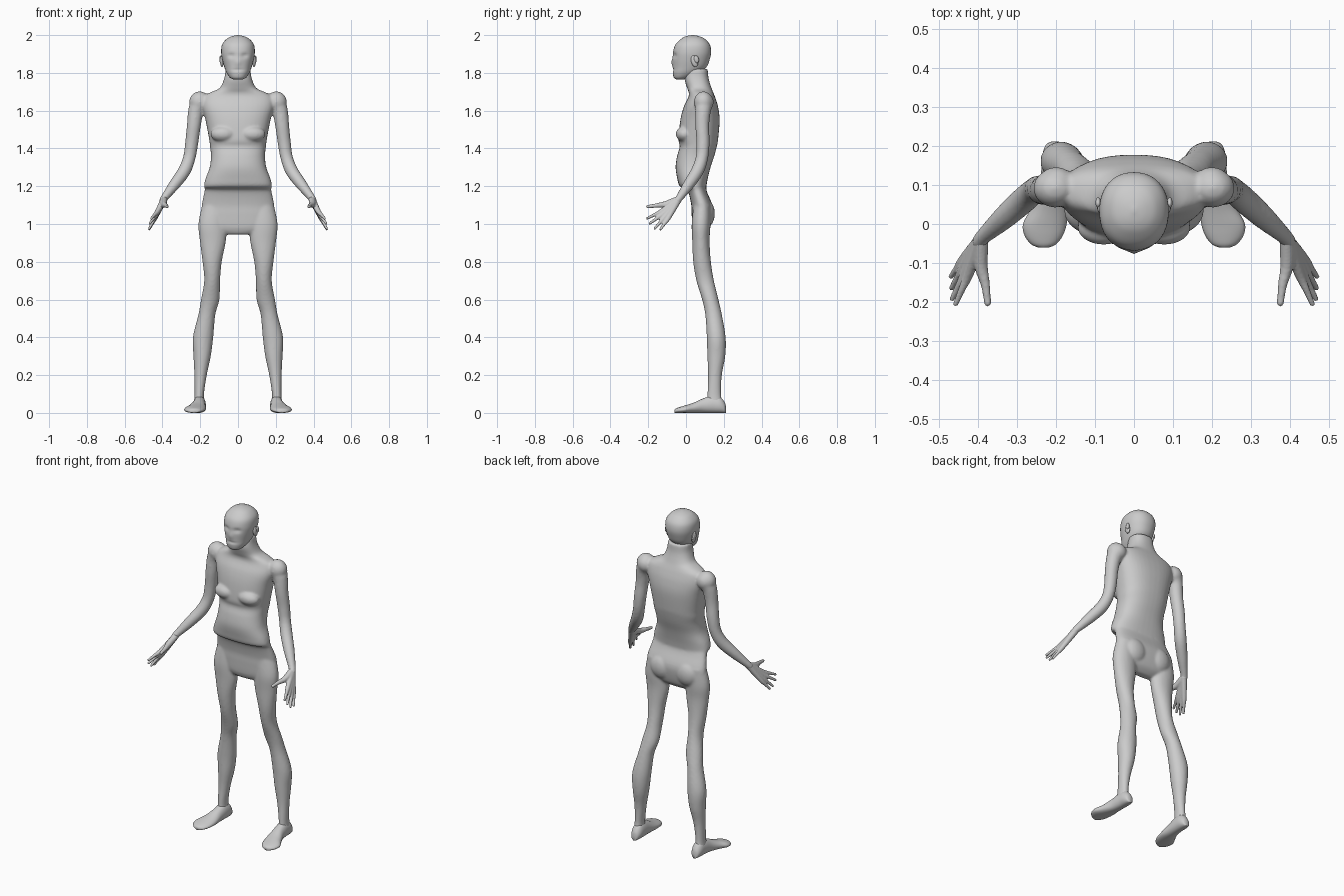
import bpy, bmesh, math
from mathutils import Vector, Matrix

skin = bpy.data.materials.new("grey skin")
skin.diffuse_color = (0.6, 0.6, 0.6, 1)


def spline(rows, k=5):
    """Catmull-Rom interpolation of tuples of numbers."""
    out, n = [], len(rows)
    for i in range(n - 1):
        a, b, c, d = (rows[min(max(i + j, 0), n - 1)] for j in (-1, 0, 1, 2))
        for t in (s / k for s in range(k)):
            out.append([0.5 * (2 * q + (r - p) * t + (2 * p - 5 * q + 4 * r - w) * t * t
                               + (3 * q - p - 3 * r + w) * t ** 3)
                        for p, q, r, w in zip(a, b, c, d)])
    return out + [list(rows[-1])]


def ring(sides, power=2.0):
    """Unit superellipse outline."""
    pts = []
    for i in range(sides):
        a = 2 * math.pi * i / sides
        c, s = math.cos(a), math.sin(a)
        pts.append((math.copysign(abs(c) ** (2 / power), c),
                    math.copysign(abs(s) ** (2 / power), s)))
    return pts


def bridge(bm, rings):
    loops = [[bm.verts.new(p) for p in r] for r in rings]
    n = len(loops[0])
    for a, b in zip(loops, loops[1:]):
        for i in range(n):
            bm.faces.new((a[i], a[(i + 1) % n], b[(i + 1) % n], b[i]))
    bm.faces.new(loops[0])
    bm.faces.new(loops[-1])


def stack(bm, rows, power=2.0, sides=32):
    """Horizontal rings: x, z, half width, front y, back y."""
    bridge(bm, [[(x + u * w, (f + b) / 2 + v * (b - f) / 2, z) for u, v in ring(sides, power)]
                for x, z, w, f, b in spline(rows)])


def tube(bm, rows, sides=16):
    """Round limb along a path: x, y, z, radius, with rounded ends."""
    pts = spline(rows)
    pos = [Vector(p[:3]) for p in pts]
    rings = []
    for i, p in enumerate(pts):
        d = (pos[min(i + 1, len(pos) - 1)] - pos[max(i - 1, 0)]).normalized()
        side = d.cross(Vector((0.3, 1, 0.2))).normalized()
        up = d.cross(side)
        rings.append([pos[i] + (side * u + up * v) * p[3] for u, v in ring(sides)])
    bridge(bm, rings)
    for i in (0, -1):
        ball(bm, pos[i], (pts[i][3],) * 3)


def ball(bm, centre, radii, turn=0):
    m = Matrix.Translation(centre) @ Matrix.Rotation(turn, 4, 'X') @ Matrix.Diagonal((*radii, 1))
    bmesh.ops.create_uvsphere(bm, u_segments=20, v_segments=12, radius=1, matrix=m)


def finish(bm, name, voxel=0, smooth=0):
    bmesh.ops.recalc_face_normals(bm, faces=bm.faces)
    for f in bm.faces:
        f.smooth = True
    me = bpy.data.meshes.new(name)
    bm.to_mesh(me)
    bm.free()
    me.materials.append(skin)
    ob = bpy.data.objects.new(name, me)
    bpy.context.collection.objects.link(ob)
    if voxel:  # fuse overlapping volumes into one skin
        r = ob.modifiers.new("fuse", 'REMESH')
        r.mode, r.voxel_size, r.use_smooth_shade = 'VOXEL', voxel, True
        s = ob.modifiers.new("soften", 'SMOOTH')
        s.factor, s.iterations = 0.5, smooth
    return ob


# body: torso and neck
bm = bmesh.new()
stack(bm, [(0, *r) for r in (
    (.945, .07, .05, .09), (.98, .165, .035, .125), (1.05, .192, .03, .142), (1.10, .192, .028, .14),
    (1.16, .18, .015, .115), (1.185, .176, .0, .107), (1.20, .18, -.034, .108), (1.24, .172, -.046, .115),
    (1.30, .15, -.055, .13), (1.36, .143, -.047, .15), (1.41, .148, -.033, .163), (1.45, .153, -.04, .17),
    (1.55, .172, -.03, .178), (1.62, .19, -.012, .17), (1.67, .185, .012, .155), (1.695, .15, .015, .145),
    (1.72, .097, .006, .135), (1.77, .073, -.008, .12), (1.82, .066, .0, .115))], 2.4, 40)
for s in (1, -1):
    # chest, buttocks and shoulders
    ball(bm, (s * .078, -.008, 1.475), (.068, .046, .042), -.25)
    ball(bm, (s * .085, .105, 1.055), (.075, .048, .075))
    ball(bm, (s * .203, .092, 1.645), (.056, .05, .057))
    # arms
    tube(bm, [(s * x, y, z, r) for x, y, z, r in (
        (.20, .095, 1.645, .052), (.222, .09, 1.60, .042), (.234, .086, 1.52, .037),
        (.245, .09, 1.43, .035), (.258, .084, 1.35, .033), (.285, .06, 1.28, .034),
        (.335, .015, 1.21, .030), (.385, -.03, 1.145, .021), (.397, -.045, 1.125, .02))])
    # legs
    stack(bm, [(s * x, z, w, f, b) for x, z, w, f, b in (
        (.125, 1.10, .065, .04, .13), (.135, 1.0, .075, .03, .13), (.133, .91, .069, .033, .125),
        (.137, .80, .051, .038, .132), (.137, .70, .042, .055, .148), (.147, .60, .049, .085, .172),
        (.165, .52, .045, .102, .19), (.185, .40, .054, .11, .21), (.190, .30, .046, .113, .208),
        (.198, .20, .033, .117, .19), (.205, .10, .025, .113, .186), (.206, .05, .028, .11, .195))], 2.0, 24)
finish(bm, "body", .007, 5)

# head with sockets, mouth line and nose pushed into the face
bm = bmesh.new()
stack(bm, [(0, *r) for r in (
    (1.764, .022, -.05, -.02), (1.775, .042, -.064, .02), (1.80, .060, -.070, .07), (1.83, .072, -.069, .108),
    (1.87, .083, -.070, .125), (1.91, .089, -.068, .133), (1.95, .084, -.056, .126),
    (1.98, .060, -.026, .10), (1.994, .032, .0, .07), (2.0, .004, .03, .04))], 2.2, 48)
for v in bm.verts:
    if v.co.y < 0:
        x, z = abs(v.co.x), v.co.z
        dent = lambda cx, cz, sx, sz: math.exp(-((x - cx) / sx) ** 2 - ((z - cz) / sz) ** 2)
        v.co.y += (.010 * dent(.035, 1.892, .018, .012) + .005 * dent(0, 1.816, .03, .006)
                   - .007 * dent(0, 1.855, .013, .02))
finish(bm, "head")

for s, side in ((1, "left"), (-1, "right")):
    # ears
    bm = bmesh.new()
    ball(bm, (s * .085, .045, 1.862), (.010, .018, .032), .25)
    ball(bm, (s * .092, .055, 1.872), (.007, .013, .020), .25)
    finish(bm, side + "_ear")

    # hands: palm, fingers and thumb
    bm = bmesh.new()
    wrist = (.392, -.04, 1.13, .019)
    for knuckle, tip in (((.425, -.128, 1.068), (.458, -.205, 1.03)),
                         ((.431, -.120, 1.054), (.467, -.192, 1.003)),
                         ((.436, -.108, 1.042), (.469, -.165, .977)),
                         ((.439, -.093, 1.033), (.470, -.135, .972))):
        mid = tuple((a + b) / 2 for a, b in zip(knuckle, tip))
        rows = [wrist, (*knuckle, .0135), (*mid, .0095), (*tip, .007)]
        tube(bm, [(s * x, y, z, r) for x, y, z, r in rows], 10)
    tube(bm, [(s * x, y, z, r) for x, y, z, r in (
        wrist, (.393, -.105, 1.105, .018), (.382, -.155, 1.098, .012), (.376, -.203, 1.092, .009))], 10)
    finish(bm, side + "_hand", .004, 3)

    # feet: rings across the foot from heel to toes
    bm = bmesh.new()
    rings = []
    for y, x, w, h in spline(((.212, .203, .008, .03), (.205, .203, .022, .055), (.18, .203, .032, .085),
                              (.14, .204, .034, .092), (.09, .208, .037, .076), (.04, .217, .048, .054),
                              (0, .229, .056, .041), (-.03, .232, .049, .032), (-.052, .232, .032, .024),
                              (-.061, .232, .012, .016))):
        rings.append([(s * (x + u * w * (1 - .2 * max(v, 0))), y, (1 + v) * h / 2)
                      for u, v in ring(20, 2.4)])
    bridge(bm, rings)
    finish(bm, side + "_foot")
